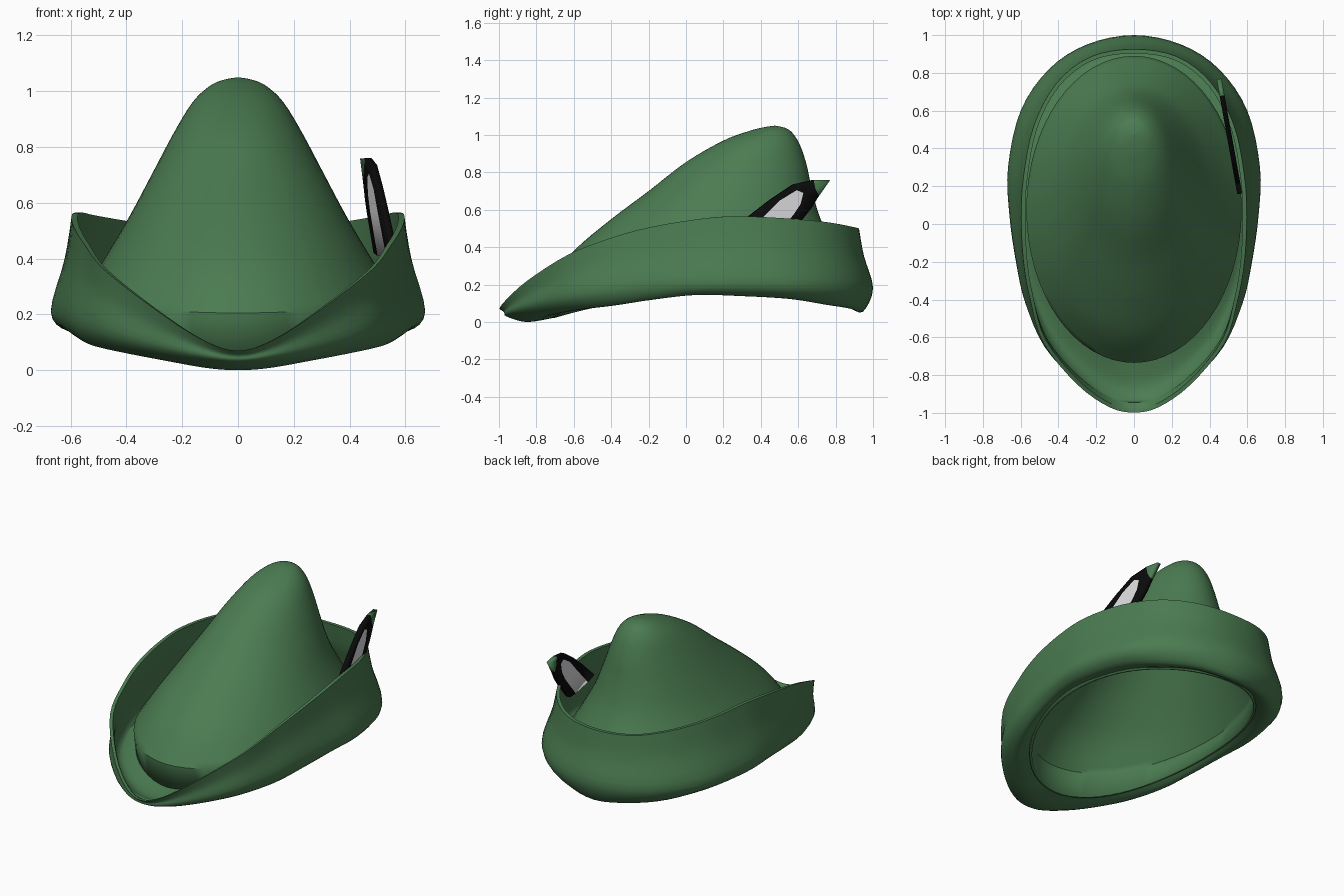
import bpy, bmesh, math
from mathutils import Vector

if "Cube" in bpy.data.objects:
    bpy.data.objects.remove(bpy.data.objects["Cube"])


def material(name, rgb):
    m = bpy.data.materials.new(name)
    m.diffuse_color = (*rgb, 1)
    m.use_nodes = True
    m.node_tree.nodes["Principled BSDF"].inputs["Base Color"].default_value = m.diffuse_color
    return m


GREEN = material("felt green", (0.07, 0.2, 0.082))
BLACK = material("feather black", (0.003, 0.003, 0.003))
WHITE = material("feather white", (0.72, 0.72, 0.74))


def smooth_path(pts, steps, cyclic=False):
    """Catmull-Rom curve through the points."""
    n = len(pts)
    get = (lambda i: pts[i % n]) if cyclic else (lambda i: pts[max(0, min(n - 1, i))])
    out = []
    for i in range(n if cyclic else n - 1):
        a, b, c, d = (get(i + k) for k in (-1, 0, 1, 2))
        for s in range(steps):
            t = s / steps
            out.append(0.5 * (2 * b + (c - a) * t + (2 * a - 5 * b + 4 * c - d) * t * t
                              + (3 * b - a - 3 * c + d) * t ** 3))
    if not cyclic:
        out.append(pts[-1].copy())
    return out


def loft(name, columns, thickness=0.0):
    """Join neighbouring columns of points into a closed-round surface."""
    bm = bmesh.new()
    grid = [[bm.verts.new(p) for p in col] for col in columns]
    for i, a in enumerate(grid):
        b = grid[(i + 1) % len(grid)]
        for j in range(len(a) - 1):
            bm.faces.new((a[j], b[j], b[j + 1], a[j + 1]))
    bmesh.ops.remove_doubles(bm, verts=bm.verts, dist=0.0005)
    bmesh.ops.recalc_face_normals(bm, faces=bm.faces)
    return finish(name, bm, [GREEN], thickness, -1)


def finish(name, bm, mats, thickness, offset):
    me = bpy.data.meshes.new(name)
    bm.to_mesh(me)
    bm.free()
    ob = bpy.data.objects.new(name, me)
    bpy.context.collection.objects.link(ob)
    for m in mats:
        me.materials.append(m)
    if thickness:
        mod = ob.modifiers.new("thickness", "SOLIDIFY")
        mod.thickness, mod.offset = thickness, offset
    bpy.ops.object.select_all(action='DESELECT')
    ob.select_set(True)
    bpy.context.view_layer.objects.active = ob
    bpy.ops.object.shade_smooth_by_angle(angle=math.radians(40))
    return ob


# Crown: tilted rings (front y, front z, back y, back z, half width, side lift)
rings = [(-.72, .02, .88, .075, .555, .10), (-.735, .205, .89, .25, .57, .03),
         (-.60, .38, .80, .40, .485, 0), (-.40, .55, .72, .55, .39, 0),
         (-.20, .70, .675, .70, .31, 0), (0, .855, .645, .84, .232, 0),
         (.20, .97, .61, .945, .165, 0), (.34, 1.022, .57, 1.01, .105, 0),
         (.42, 1.042, .53, 1.038, .055, 0), (.475, 1.05, .475, 1.05, 0, 0)]


def ring_point(r, t):
    yf, zf, yb, zb, w, lift = r
    k = (1 + math.cos(t)) / 2
    return Vector((w * math.sin(t), yf + (yb - yf) * k,
                   zf + (zb - zf) * k + lift * math.sin(t) ** 2))


columns = []
for i in range(64):
    pts = [ring_point(r, i * math.tau / 64) for r in rings]
    columns.append([pts[0]] + smooth_path(pts[1:], 4))
loft("crown", columns, 0.015)

# Upturned brim, half way round from back to front:
# bulge x, y, z, underside z, rim x, y, z
stations = [(0, 1.0, .18, .055, 0, .925, .50), (.25, .95, .18, .075, .23, .885, .51),
            (.45, .82, .19, .095, .41, .745, .535), (.60, .60, .20, .125, .53, .52, .555),
            (.667, .30, .21, .14, .585, .25, .565), (.66, .05, .21, .145, .597, .03, .545),
            (.625, -.20, .20, .12, .585, -.20, .505), (.575, -.42, .17, .09, .55, -.40, .45),
            (.47, -.65, .13, .065, .48, -.63, .36), (.30, -.83, .08, .035, .30, -.85, .22),
            (.13, -.94, .045, .008, .13, -.97, .11), (0, -.96, .03, 0, 0, -.998, .07)]


def brim_section(ox, oy, oz, zb, rx, ry, rz):
    t = math.atan2(ox / .67, (oy - .08) / .9)
    inner = ring_point(rings[0], t)
    bulge, rim = Vector((ox, oy, oz)), Vector((rx, ry, rz))
    inward = Vector((-ox, .08 - oy, 0)).normalized()
    under = inner.lerp(bulge, .55)
    under.z = zb
    inner.z = zb + .02
    mid = bulge.lerp(rim, .55) + inward * .008
    up = Vector((0, 0, .03))
    lining = [rim + inward * .022, mid + inward * .025,
              bulge + inward * .03 + up * .8, under + up, inner + up]
    return [inner, under, bulge, mid, rim], lining


def mirrored(p):
    return Vector((-p.x, p.y, p.z))


half = [brim_section(*s) for s in stations]
other = [tuple([mirrored(p) for p in side] for side in sec) for sec in half[-2:0:-1]]
sections = [smooth_path(a, 4) + smooth_path(b, 4) for a, b in half + other]
rows = [smooth_path([sec[j] for sec in sections], 4, True) for j in range(len(sections[0]))]
loft("brim", list(zip(*rows)))

# Feather: four rails (y, z) from the base to the tip, tucked behind the right brim
rails = [((.16, .42), (.25, .41), (.42, .41), (.50, .42)),
         ((.34, .57), (.42, .57), (.57, .57), (.63, .56)),
         ((.45, .655), (.50, .65), (.61, .63), (.67, .61)),
         ((.57, .735), (.59, .705), (.625, .69), (.70, .66)),
         ((.68, .76), (.685, .735), (.69, .71), (.71, .675))]
bm = bmesh.new()


def feather_vert(p):
    return bm.verts.new((.45 + (.77 - p[0]) * .18, p[0], p[1]))


grid = [[feather_vert(p) for p in row] for row in rails]
for i in range(4):
    for j in range(3):
        f = bm.faces.new((grid[i][j], grid[i][j + 1], grid[i + 1][j + 1], grid[i + 1][j]))
        f.material_index = 1 if j == 1 and i < 3 else 0
tip = feather_vert((.768, .758))
for j in range(3):
    bm.faces.new((grid[4][j], grid[4][j + 1], tip)).material_index = 2
finish("feather", bm, [BLACK, WHITE, GREEN], 0.026, 0)
